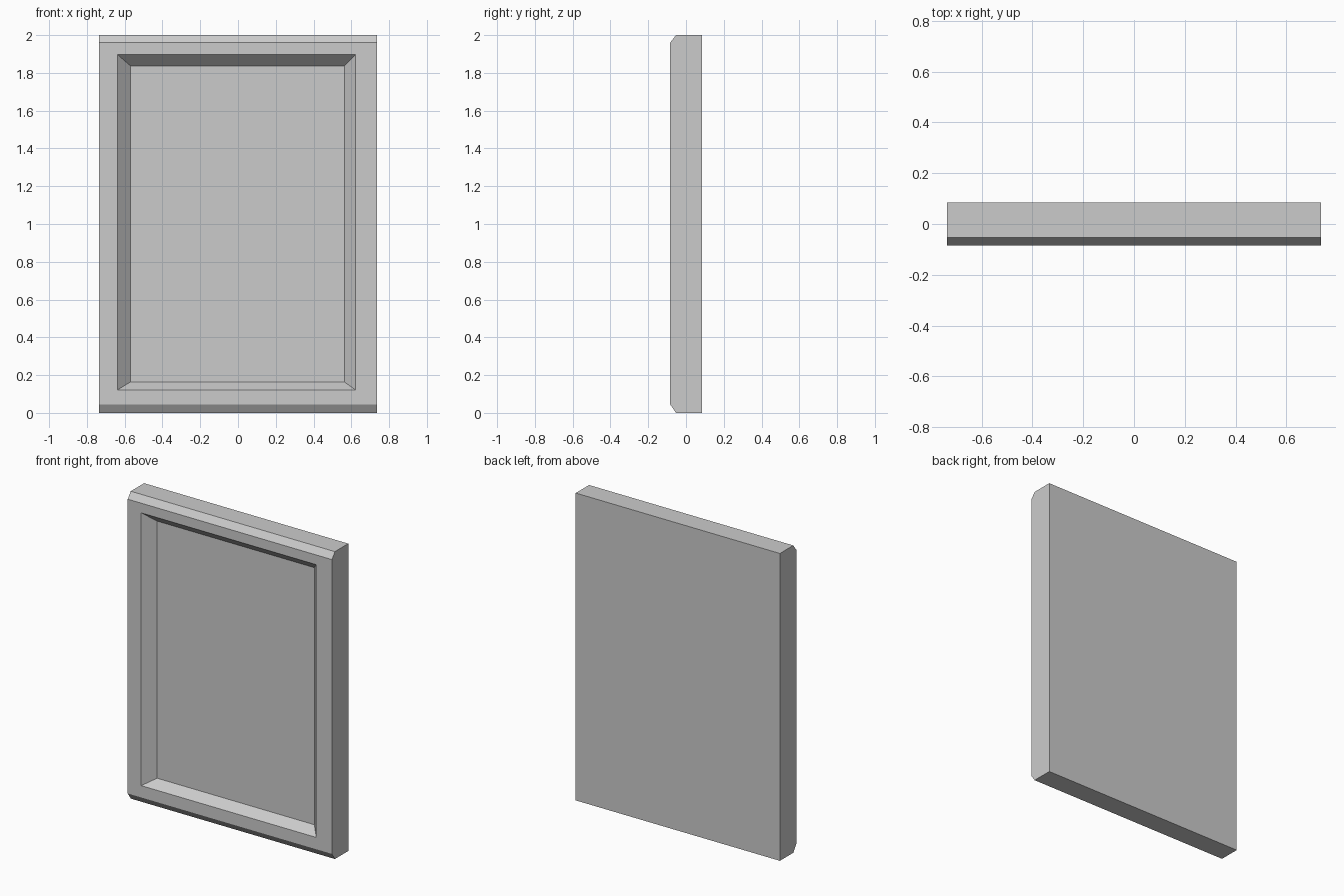
import bpy, bmesh

if "Cube" in bpy.data.objects:
    bpy.data.objects.remove(bpy.data.objects["Cube"])

HALF_W, BACK, FRONT, FLOOR = 0.735, 0.084, -0.084, -0.019
bm = bmesh.new()


def rect(x0, x1, z0, z1, y):
    return [bm.verts.new(p) for p in ((x0, y, z0), (x1, y, z0), (x1, y, z1), (x0, y, z1))]


def bridge(a, b):
    for i in range(4):
        j = (i + 1) % 4
        bm.faces.new((a[i], a[j], b[j], b[i]))


# Nested outlines: back, chamfer start, front rim, recess opening, recess floor
loops = [
    rect(-HALF_W, HALF_W, 0.0, 2.0, BACK),
    rect(-HALF_W, HALF_W, 0.0, 2.0, -0.053),
    rect(-HALF_W, HALF_W, 0.045, 1.96, FRONT),
    rect(-0.638, 0.622, 0.122, 1.897, FRONT),
    rect(-0.569, 0.563, 0.164, 1.837, FLOOR),
]
for a, b in zip(loops, loops[1:]):
    bridge(a, b)

# Flat back and recessed panel floor
bm.faces.new(loops[0])
bm.faces.new(loops[-1])
bmesh.ops.recalc_face_normals(bm, faces=bm.faces)

mesh = bpy.data.meshes.new("framed_panel")
bm.to_mesh(mesh)
bm.free()
panel = bpy.data.objects.new("framed_panel", mesh)
bpy.context.collection.objects.link(panel)
